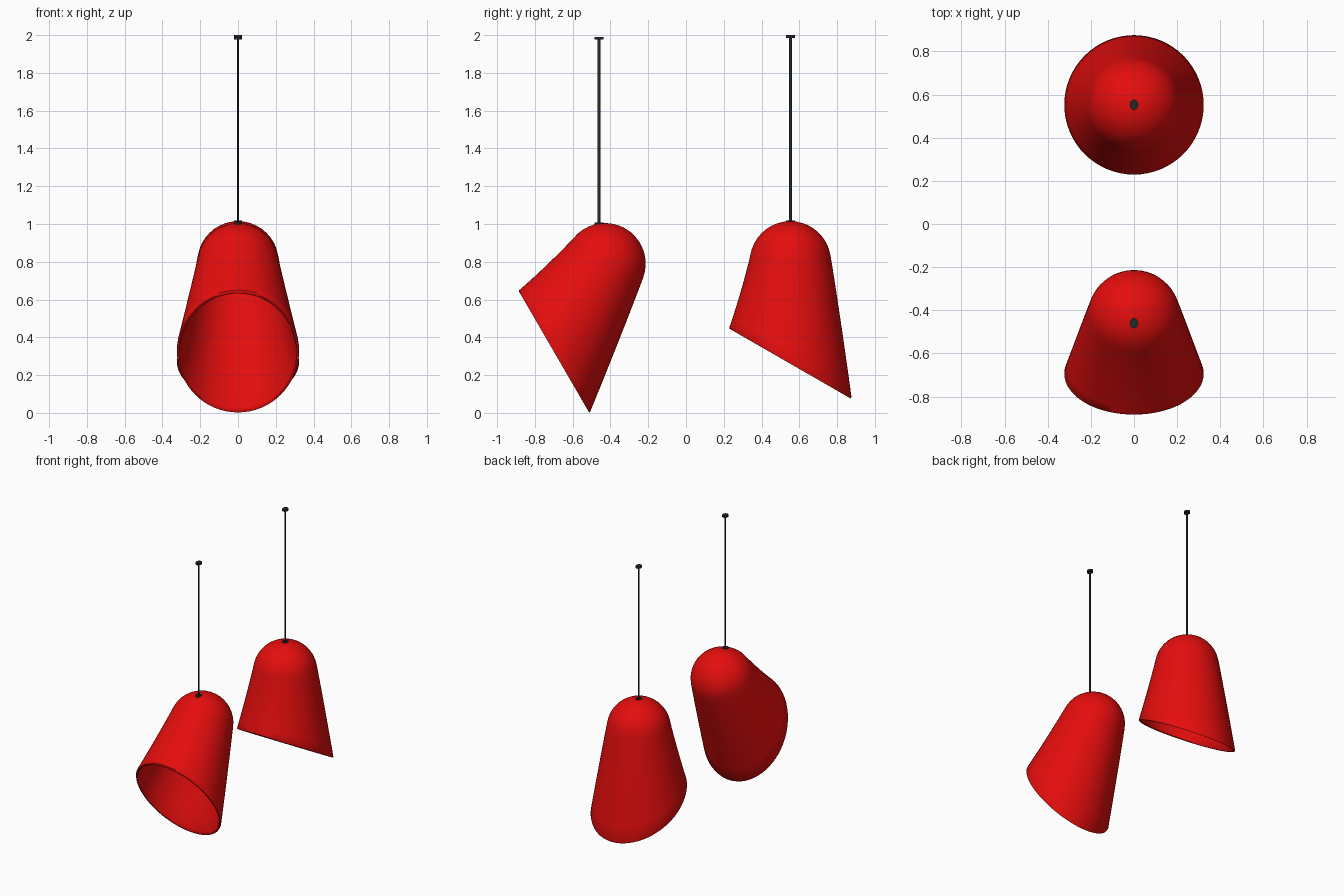
import bpy, bmesh
from math import sin, cos, pi, radians
from mathutils import Matrix, Vector

old = bpy.data.objects.get("Cube")
if old:
    bpy.data.objects.remove(old, do_unlink=True)


def material(name, rgb, rough):
    m = bpy.data.materials.new(name)
    m.use_nodes = True
    m.diffuse_color = (*rgb, 1)
    bsdf = m.node_tree.nodes["Principled BSDF"]
    bsdf.inputs["Base Color"].default_value = (*rgb, 1)
    bsdf.inputs["Roughness"].default_value = rough
    return m


RED = material("red enamel", (0.78, 0.004, 0.004), 0.5)
BLACK = material("charcoal", (0.018, 0.02, 0.022), 0.5)

SEGS = 64
DOME_R = 0.215     # radius of the dome at its shoulder
RIM_R = 0.325      # radius of the opening
DROP = 0.54        # dome centre to the middle of the opening
SLOPE = 0.575      # slant of the opening
WALL = 0.018


def finish(name, bm, mat):
    bmesh.ops.recalc_face_normals(bm, faces=bm.faces)
    mesh = bpy.data.meshes.new(name)
    bm.to_mesh(mesh)
    bm.free()
    mesh.materials.append(mat)
    ob = bpy.data.objects.new(name, mesh)
    bpy.context.collection.objects.link(ob)
    bpy.ops.object.select_all(action="DESELECT")
    ob.select_set(True)
    bpy.context.view_layer.objects.active = ob
    bpy.ops.object.shade_smooth_by_angle(angle=radians(40))
    return ob


def ring(bm, r, z, slope=0.0):
    """Circle in plan, sheared in z along y."""
    verts = []
    for i in range(SEGS):
        a = 2 * pi * i / SEGS
        y = r * sin(a)
        verts.append(bm.verts.new((r * cos(a), y, z - slope * y)))
    return verts


def wall_rings(bm, inset):
    """Rings from the dome top down to just above the rim."""
    rings = []
    for i in range(1, 10):
        a = pi / 2 * i / 10
        rings.append(ring(bm, (DOME_R - inset) * sin(a), (DOME_R - inset) * cos(a)))
    for t in (0.05, 0.15, 0.3, 0.5, 0.7, 0.85, 0.985):
        r = DOME_R + (RIM_R - DOME_R) * t - inset
        rings.append(ring(bm, r, 0.02 - (DROP + 0.02) * t, SLOPE * t))
    return rings


def shade(name, pivot, tilt):
    bm = bmesh.new()
    outer, inner = wall_rings(bm, 0), wall_rings(bm, WALL)
    rim = [ring(bm, RIM_R - WALL * k, -DROP, SLOPE) for k in (0.25, 0.75)]
    loops = outer + rim + inner[::-1]
    for a, b in zip(loops, loops[1:]):
        for i in range(SEGS):
            j = (i + 1) % SEGS
            bm.faces.new((a[i], a[j], b[j], b[i]))
    # close the crown inside and out
    for end, inset in ((outer[0], 0), (inner[0], WALL)):
        tip = bm.verts.new((0, 0, DOME_R - inset))
        for i in range(SEGS):
            bm.faces.new((end[i], end[(i + 1) % SEGS], tip))
    bm.transform(Matrix.Translation(pivot) @ Matrix.Rotation(tilt, 4, "X"))
    return finish(name, bm, RED)


def disc(name, y, z0, z1, rx, ry):
    bm = bmesh.new()
    bmesh.ops.create_cone(bm, cap_ends=True, segments=20, radius1=1, radius2=1, depth=1)
    bm.transform(Matrix.Translation((0, y, (z0 + z1) / 2))
                 @ Matrix.Diagonal((rx, ry, z1 - z0, 1)))
    return finish(name, bm, BLACK)


# Each lamp: shade, cord, collar where the cord enters, ceiling cap
for label, pivot, tilt, cord_y, top in (
        ("front", (0, -0.4285, 0.79), radians(-30), -0.46, 1.99),
        ("back", (0, 0.5525, 0.80), 0.0, 0.553, 2.0)):
    shade(label + "_shade", Vector(pivot), tilt)
    crown = pivot[2] + DOME_R
    disc(label + "_cord", cord_y, crown - 0.02, top - 0.005, 0.005, 0.008)
    disc(label + "_collar", cord_y, crown - 0.014, crown + 0.003, 0.02, 0.024)
    disc(label + "_ceiling_cap", cord_y, top - 0.014, top, 0.02, 0.024)
